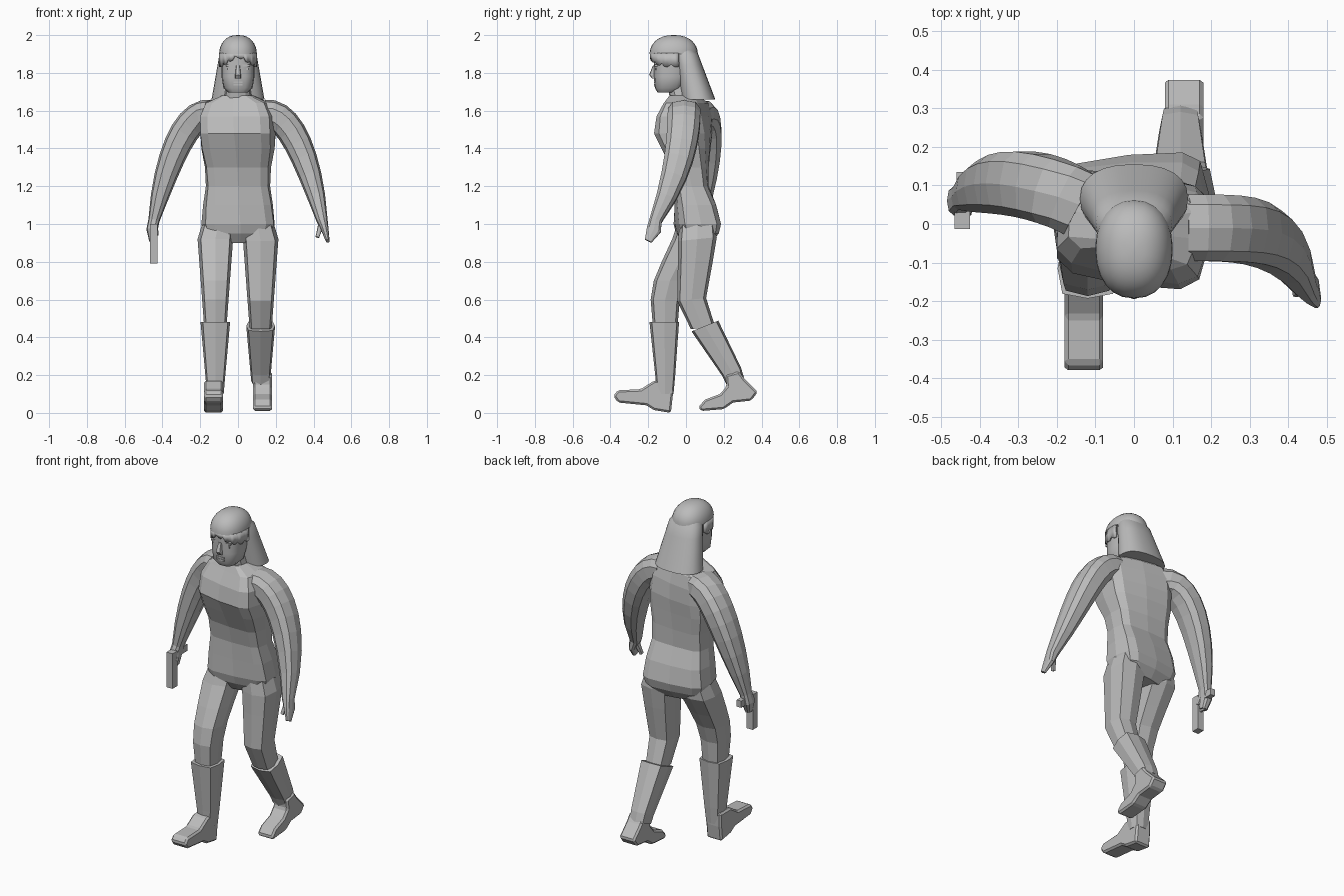
import bpy, bmesh, math
from mathutils import Vector

cube = bpy.data.objects.get("Cube")
if cube:
    bpy.data.objects.remove(cube)

grey = bpy.data.materials.new("plain grey")
grey.use_nodes = True
tone = (0.5, 0.5, 0.5, 1)
grey.diffuse_color = tone
grey.node_tree.nodes["Principled BSDF"].inputs["Base Color"].default_value = tone


def finish(name, bm, smooth=False):
    bmesh.ops.recalc_face_normals(bm, faces=bm.faces)
    mesh = bpy.data.meshes.new(name)
    bm.to_mesh(mesh)
    bm.free()
    mesh.materials.append(grey)
    obj = bpy.data.objects.new(name, mesh)
    bpy.context.collection.objects.link(obj)
    if smooth:
        bpy.ops.object.select_all(action='DESELECT')
        obj.select_set(True)
        bpy.context.view_layer.objects.active = obj
        bpy.ops.object.shade_smooth_by_angle(angle=math.radians(40))
    return obj


def bridge(bm, rings):
    """Join consecutive rings of vertices and cap both ends."""
    for lower, upper in zip(rings, rings[1:]):
        for k in range(len(lower)):
            j = (k + 1) % len(lower)
            bm.faces.new((lower[k], lower[j], upper[j], upper[k]))
    bm.faces.new(rings[0])
    bm.faces.new(rings[-1])


def power(value, e):
    return math.copysign(abs(value) ** e, value)


def loft(name, rows, sides=8, e=0.6, follow=False, tilt=0, twist=0, smooth=False):
    """Skin rows of (x, y, z, half width, half depth) with rounded-box rings."""
    bm = bmesh.new()
    rings = []
    for i, (x, y, z, rx, ry) in enumerate(rows):
        axis = Vector((0, -tilt, 1))
        if follow:
            before, after = rows[max(i - 1, 0)], rows[min(i + 1, len(rows) - 1)]
            axis = Vector(after[:3]) - Vector(before[:3])
        axis.normalize()
        turn = math.radians(twist * (1.2 - z))
        deep = Vector((-math.sin(turn), math.cos(turn), 0))
        deep = (deep - axis * deep.dot(axis)).normalized()
        wide = deep.cross(axis)
        ring = []
        for k in range(sides):
            t = math.tau * k / sides
            offset = wide * rx * power(math.cos(t), e) + deep * ry * power(math.sin(t), e)
            ring.append(bm.verts.new(Vector((x, y, z)) + offset))
        rings.append(ring)
    bridge(bm, rings)
    return finish(name, bm, smooth)


def box(name, centre, size):
    bm = bmesh.new()
    bmesh.ops.create_cube(bm, size=1)
    bmesh.ops.scale(bm, vec=size, verts=bm.verts)
    bmesh.ops.translate(bm, vec=centre, verts=bm.verts)
    return finish(name, bm)


# Torso, twisting between hips and shoulders
torso_rows = [
    (.9, .06, .09, .07), (.95, .06, .18, .105), (1, .06, .195, .12), (1.1, .05, .185, .11),
    (1.2, .03, .17, .09), (1.3, .02, .175, .1), (1.4, 0, .195, .125), (1.48, -.015, .2, .145),
    (1.57, -.01, .2, .13), (1.64, 0, .17, .1), (1.68, -.01, .08, .07)]
loft("torso", [(0, y, z, rx, ry) for z, y, rx, ry in torso_rows], sides=12, e=0.5, twist=30)
loft("neck", [(0, 0, 1.63, .08, .08), (0, -.04, 1.75, .06, .06)], sides=12, e=0.8)


# Legs taper evenly from inside the hips; only their stride differs
def leg(name, side, stride, tilt):
    rows = [(side * .095, .06, 1.05, .08, .09)]
    for z, y in zip((.92, .8, .7, .6, .45), stride):
        r = .025 + .075 * z
        rows.append((side * .12, y, z, r, r * 1.1))
    loft(name, rows, tilt=tilt)


leg("right_leg", -1, (.03, -.035, -.085, -.11, -.11), 0)
leg("left_leg", 1, (.06, .05, .04, .03, .09), .1)


# Boots: a shaft widening to the top and a shoe outline
def boot(name, side, path, tilt, outline):
    rows = []
    for y, z in path:
        r = .035 + .09 * z
        rows.append((side * .12, y, z, r, r))
    loft(name + "_shaft", rows, e=0.5, tilt=tilt)
    bm = bmesh.new()
    bridge(bm, [[bm.verts.new((side * .13 + x, y, z)) for y, z in outline] for x in (-.05, .05)])
    foot = finish(name + "_foot", bm)
    edges = foot.modifiers.new("soft edges", 'BEVEL')
    edges.width, edges.segments = .01, 1


boot("right_boot", -1, [(-.11, .1), (-.11, .2), (-.115, .48)], 0,
     [(-.08, 0), (-.17, .015), (-.21, .04), (-.36, .055), (-.385, .09), (-.36, .12), (-.24, .125),
      (-.17, .17), (-.07, .17), (-.07, .09)])
boot("left_boot", 1, [(.26, .17), (.24, .22), (.1, .46)], .4,
     [(.38, .11), (.345, .065), (.25, .055), (.2, .02), (.08, .01), (.065, .03), (.1, .07),
      (.18, .1), (.215, .14), (.21, .2), (.28, .22), (.31, .18)])


# Arms follow one bend from shoulder to wrist, each with its own swing
def arm(name, side, swing, hand):
    rows = []
    steps = 9
    for i in range(steps + 1):
        t = i / steps
        start, bend, end = (1 - t) ** 2, 2 * t * (1 - t), t * t
        x = start * .14 + bend * .31 + end * .445
        z = start * 1.58 + bend * 1.61 + end * 1.02
        r = .03 + .048 * (1 - t ** 4)
        rows.append((side * x, swing(t), z, r, r * 1.15))
    loft(name, rows + hand, sides=10, e=0.75, follow=True)


arm("left_arm", 1, lambda t: -.01 - .15 * t ** 4,
    [(.46, -.17, .97, .02, .04), (.475, -.2, .91, .01, .02)])
arm("right_arm", -1, lambda t: .05 + .02 * t + .18 * t * (1 - t),
    [(-.455, .06, .97, .03, .04), (-.45, .05, .91, .02, .02)])
loft("left_thumb", [(.44, -.16, 1, .015, .015), (.42, -.18, .93, .01, .01)], follow=True)
loft("right_thumb", [(-.44, .05, 1, .015, .015), (-.43, .03, .94, .01, .01)], follow=True)

# Pistol hanging muzzle down from the right hand
box("pistol_barrel", (-.445, .01, .895), (.04, .045, .21))
box("pistol_grip", (-.445, .08, .98), (.03, .11, .04))
box("pistol_guard", (-.445, .045, .93), (.01, .04, .06))

# Head and face
loft("head", [(0, -.1, 1.695, .05, .05), (0, -.09, 1.72, .077, .075), (0, -.08, 1.78, .087, .09),
              (0, -.07, 1.93, .087, .1)], sides=16, e=0.75, smooth=True)
loft("nose", [(0, -.165, 1.84, .01, .01), (0, -.175, 1.79, .015, .02), (0, -.165, 1.77, .015, .015)])
for name, z in (("lower_lip", 1.737), ("upper_lip", 1.75)):
    box(name, (0, -.16, z), (.05, .02, .009))
for name, side in (("left", 1), ("right", -1)):
    box(name + "_brow", (side * .04, -.157, 1.84), (.045, .02, .01))
    box(name + "_eye", (side * .04, -.152, 1.82), (.03, .02, .01))

# Hair: domed crown, flaring back fall and jagged fringe
crown = []
for i in range(9):
    rise = math.radians(11 * i)
    r = .1 * power(math.cos(rise), .85)
    crown.append((0, -.065, 1.9 + .1 * math.sin(rise), r, r * 1.28))
loft("hair_crown", crown, sides=24, e=0.9, smooth=True)
fall = []
for i in range(5):
    s = i / 4
    fall.append((0, .065 * (1 - s), 1.66 + .24 * s, .14 - .042 * s, .09 - .026 * s))
fall.append((0, -.04, 1.96, .06, .05))
loft("hair_fall", fall, sides=24, e=0.85, smooth=True)
bm = bmesh.new()
previous = None
for i in range(27):
    t = math.radians(170 + 200 * i / 26)
    x, y = .1 * power(math.cos(t), .9), -.065 + .126 * power(math.sin(t), .9)
    drop = .005 + .05 * abs(math.cos(t)) + (.015 if i % 3 else 0)
    pair = [bm.verts.new((x, y, 1.905)), bm.verts.new((x, y, 1.9 - drop))]
    if previous:
        bm.faces.new((previous[0], previous[1], pair[1], pair[0]))
    previous = pair
fringe = finish("hair_fringe", bm, smooth=True)
fringe.modifiers.new("thickness", 'SOLIDIFY').thickness = .01
